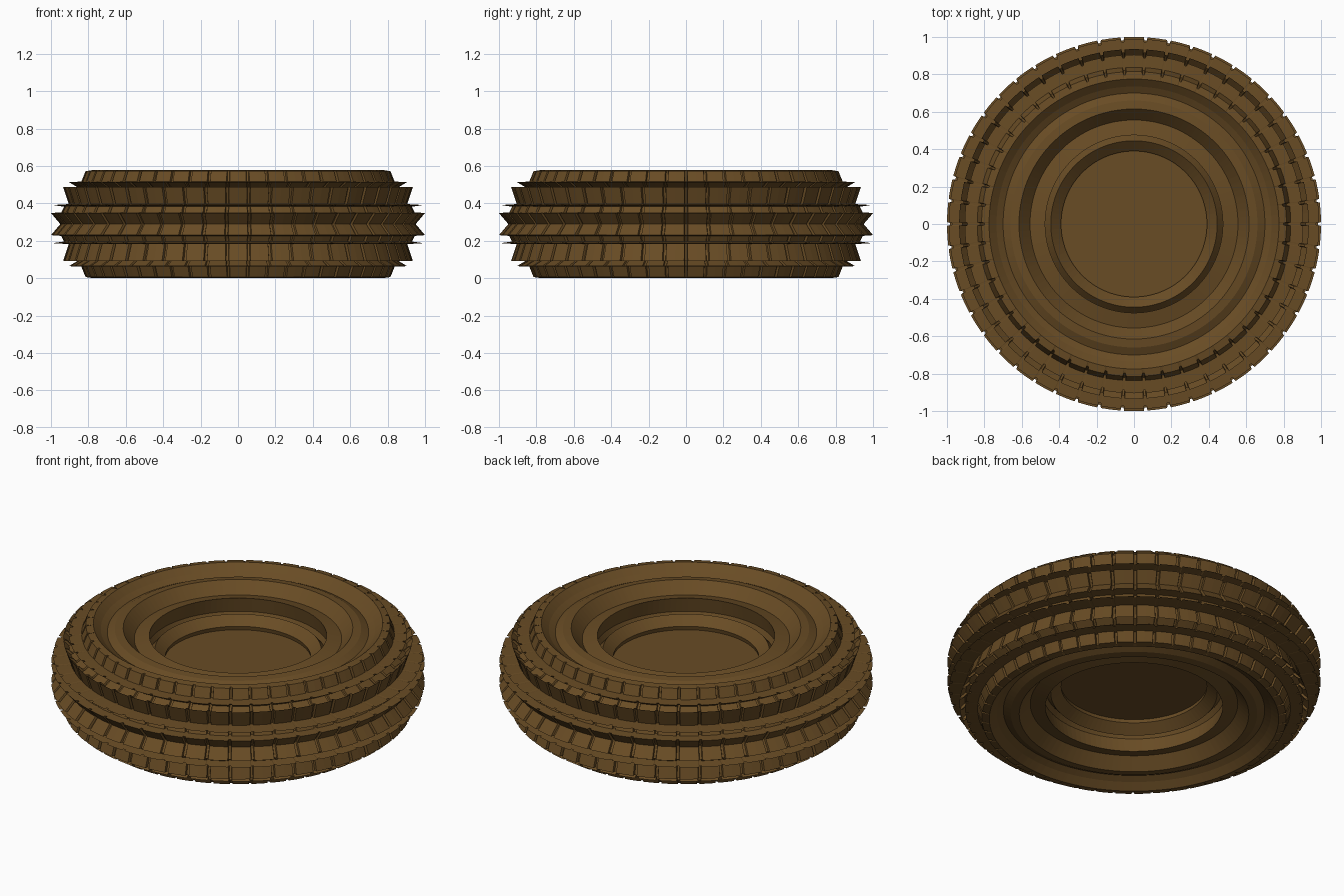
import bpy, bmesh, math

if "Cube" in bpy.data.objects:
    bpy.data.objects.remove(bpy.data.objects["Cube"])

MID = 0.289          # mid height of the wheel
BLOCKS = 50          # tread blocks around the tyre

brown = bpy.data.materials.new("dark_brown")
brown.diffuse_color = (0.140, 0.072, 0.018, 1)
brown.use_nodes = True
brown.node_tree.nodes["Principled BSDF"].inputs["Base Color"].default_value = brown.diffuse_color


def mirrored(half):
    """Upper half profile (r, z) followed by its reflection below the middle."""
    low = [(r, 2 * MID - z) for r, z in reversed(half) if abs(z - MID) > 1e-4]
    return half + low


def revolve(name, profile, columns, closed):
    """Spin a profile; columns are (angle, groove flag), profile r may be notched."""
    bm = bmesh.new()
    rings = []
    for ang, notch in columns:
        ring = []
        for r, z in profile:
            if notch and r > 0.8:
                r -= 0.016
            ring.append(bm.verts.new((r * math.sin(ang), -r * math.cos(ang), z)))
        rings.append(ring)
    n, m = len(rings), len(profile)
    for i in range(n):
        a, b = rings[i], rings[(i + 1) % n]
        for j in range(m if closed else m - 1):
            k = (j + 1) % m
            bm.faces.new((a[j], b[j], b[k], a[k]))
    if not closed:   # flat end discs
        bm.faces.new([ring[0] for ring in rings])
        bm.faces.new([ring[-1] for ring in rings])
    bmesh.ops.recalc_face_normals(bm, faces=bm.faces)
    me = bpy.data.meshes.new(name)
    bm.to_mesh(me)
    bm.free()
    me.materials.append(brown)
    ob = bpy.data.objects.new(name, me)
    bpy.context.collection.objects.link(ob)
    return ob


# tyre: bead, sidewall, shoulder and ribbed tread down to the centre groove
tyre_half = [(0.555, 0.485), (0.615, 0.55), (0.66, 0.545), (0.70, 0.525),
             (0.735, 0.545), (0.775, 0.578), (0.815, 0.572), (0.838, 0.516),
             (0.905, 0.514), (0.86, 0.487), (0.905, 0.455), (0.935, 0.487), (0.905, 0.396),
             (0.99, 0.391), (0.93, 0.382), (0.945, 0.352), (1.0, 0.348), (0.95, MID)]
step = 2 * math.pi / BLOCKS
tread_cols = []
for i in range(BLOCKS):
    for f, notch in ((-0.42, False), (0.0, False), (0.42, False), (0.45, True), (0.55, True)):
        tread_cols.append(((i + f) * step, notch))
revolve("tyre", mirrored(tyre_half), tread_cols, True)

# hub: flat rim with an undercut lip, a stepped well and a recessed flat disc on each side
hub_half = [(0.38, 0.355), (0.395, 0.355), (0.39, 0.378), (0.445, 0.425), (0.475, 0.39),
            (0.49, 0.42), (0.475, 0.505), (0.56, 0.485)]
hub_cols = [(2 * math.pi * i / 96, False) for i in range(96)]
revolve("hub", mirrored(hub_half), hub_cols, False)
